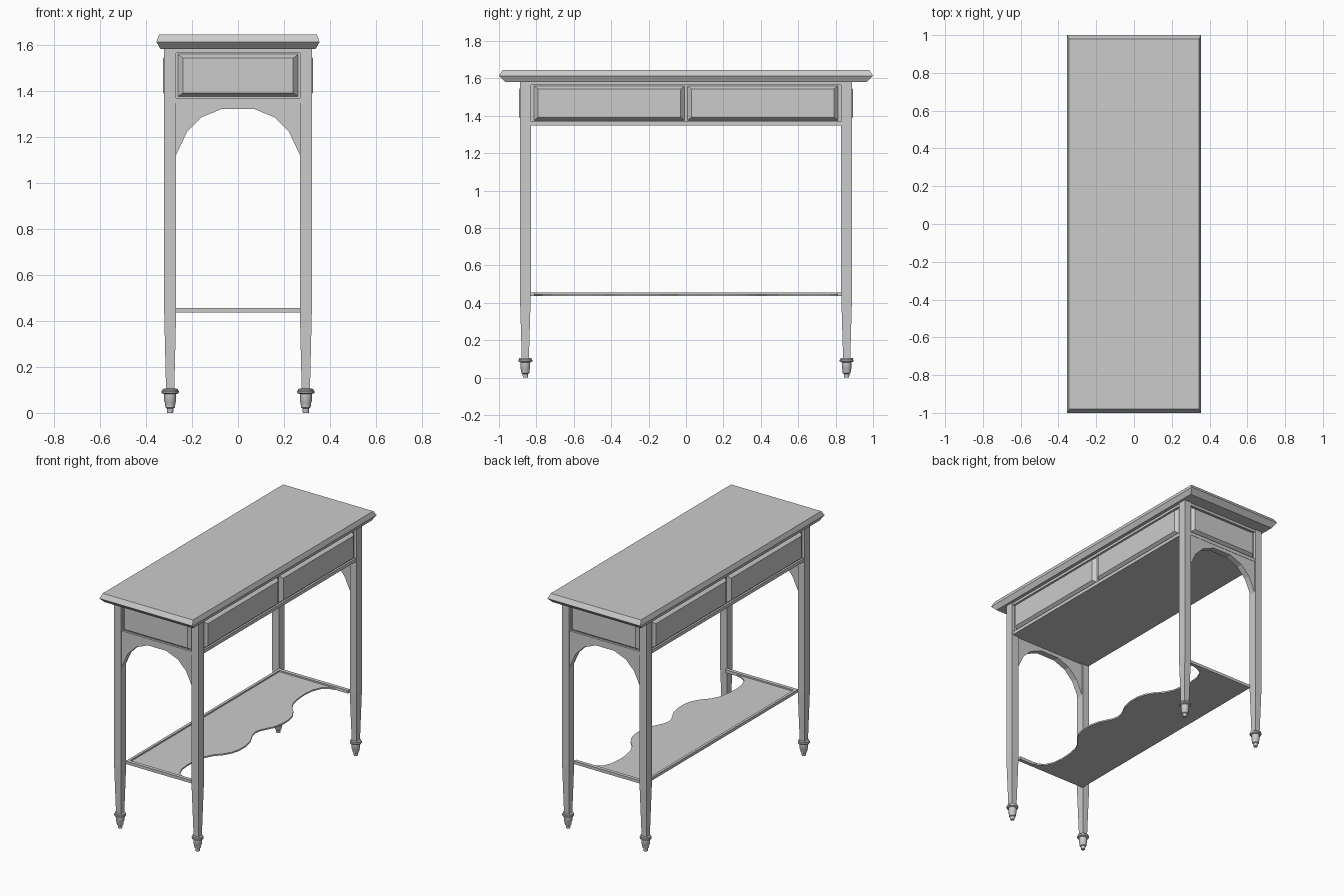
import bpy, bmesh, math
from mathutils import Matrix

if "Cube" in bpy.data.objects:
    bpy.data.objects.remove(bpy.data.objects["Cube"])


def finish(name, bm, smooth=False):
    bmesh.ops.recalc_face_normals(bm, faces=bm.faces)
    me = bpy.data.meshes.new(name)
    bm.to_mesh(me)
    bm.free()
    ob = bpy.data.objects.new(name, me)
    bpy.context.collection.objects.link(ob)
    if smooth:
        bpy.context.view_layer.objects.active = ob
        ob.select_set(True)
        bpy.ops.object.shade_smooth_by_angle(angle=math.radians(35))
        ob.select_set(False)
    return ob


def loft(name, rings, smooth=False):
    """Skin a stack of equal-length point rings and cap both ends."""
    bm = bmesh.new()
    vs = [[bm.verts.new(p) for p in r] for r in rings]
    n = len(vs[0])
    for a, b in zip(vs, vs[1:]):
        for i in range(n):
            j = (i + 1) % n
            bm.faces.new((a[i], a[j], b[j], b[i]))
    bm.faces.new(vs[0][::-1])
    bm.faces.new(vs[-1])
    return finish(name, bm, smooth)


def rect(cx, cy, hx, hy, z):
    return [(cx - hx, cy - hy, z), (cx + hx, cy - hy, z),
            (cx + hx, cy + hy, z), (cx - hx, cy + hy, z)]


def box(name, x0, x1, y0, y1, z0, z1):
    c = ((x0 + x1) / 2, (y0 + y1) / 2, (x1 - x0) / 2, (y1 - y0) / 2)
    return loft(name, [rect(*c, z0), rect(*c, z1)])


def raised_panel(name, angle, dist, offset, half_w, z0, z1, raise_by, slope):
    """Bevelled panel facing outwards along the direction of angle."""
    rings = []
    for d, s in ((-0.01, 0), (0, 0), (raise_by, slope)):
        w, b = half_w - s, s * 0.75
        rings.append([(dist + d, offset - w, z0 + b), (dist + d, offset + w, z0 + b),
                      (dist + d, offset + w, z1 - b), (dist + d, offset - w, z1 - b)])
    ob = loft(name, rings)
    ob.data.transform(Matrix.Rotation(angle, 4, 'Z'))


# Table top with a double-chamfered edge
loft("table_top", [rect(0, 0, hx, hy, z) for hx, hy, z in
                   ((0.337, 0.968, 1.582), (0.355, 1.0, 1.614), (0.343, 0.98, 1.645))])

# Apron case, with a thin lip along the bottom and top
box("apron_case", -0.302, 0.302, -0.868, 0.868, 1.347, 1.585)
for s in (-1, 1):
    for z0, z1, part in ((1.347, 1.37, "lower"), (1.565, 1.585, "upper")):
        xs, ys = sorted((s * 0.29, s * 0.315)), sorted((s * 0.85, s * 0.882))
        box(part + "_side_lip", *xs, -0.83, 0.83, z0, z1)
        box(part + "_end_lip", -0.27, 0.27, *ys, z0, z1)

# Drawer fronts on the long sides, panels on the ends
for a in (0, math.pi):
    for off in (-0.41, 0.41):
        raised_panel("drawer_front", a, 0.302, off, 0.403, 1.375, 1.56, 0.024, 0.022)
    raised_panel("end_panel", a + math.pi / 2, 0.868, 0, 0.262, 1.375, 1.56, 0.025, 0.022)

# Legs with tapered lower ends and turned feet
foot = [(0.013, 0), (0.015, 0.02), (0.021, 0.024), (0.023, 0.045), (0.026, 0.05),
        (0.026, 0.082), (0.037, 0.086), (0.038, 0.094), (0.034, 0.098), (0.034, 0.104),
        (0.02, 0.106)]
for sx in (-1, 1):
    for sy in (-1, 1):
        cx, cy = sx * 0.295, sy * 0.859
        loft("leg", [rect(cx, cy, 0.018, 0.019, 0.1),
                     rect(cx, cy, 0.026, 0.029, 0.44),
                     rect(cx, cy, 0.026, 0.029, 1.585)])
        loft("turned_foot", [[(cx + r * math.cos(k * math.tau / 16),
                               cy + r * math.sin(k * math.tau / 16), z)
                              for k in range(16)] for r, z in foot], True)

# Arched brackets between the legs at each end
half = [(0.27, 1.12), (0.222, 1.222), (0.16, 1.285), (0.07, 1.322)]
arch = half + [(-x, z) for x, z in half[::-1]]
outline = arch + [(-0.27, 1.35), (0.27, 1.35)]
for s in (-1, 1):
    loft("end_arch", [[(x, s * y, z) for x, z in outline] for y in (0.838, 0.88)])

# Lower shelf with a scalloped edge on the +x side
scallop = [(0.27, 0.835), (0.2, 0.815), (0.14, 0.798), (0.095, 0.768), (0.07, 0.71),
           (0.063, 0.64), (0.066, 0.57), (0.08, 0.49), (0.11, 0.43), (0.155, 0.38),
           (0.185, 0.33), (0.2, 0.27), (0.2, 0.2), (0.185, 0.13), (0.16, 0.08),
           (0.14, 0.04)]
edge = [(x, -y) for x, y in scallop] + [(0.133, 0)] + scallop[::-1]
shelf = edge + [(-0.27, 0.835), (-0.27, -0.835)]
loft("lower_shelf", [[(x, y, z) for x, y in shelf] for z in (0.436, 0.446)])

# Raised rails around the shelf
box("shelf_back_rail", -0.27, -0.252, -0.835, 0.835, 0.436, 0.456)
for s in (-1, 1):
    box("shelf_end_rail", -0.27, 0.27, *sorted((s * 0.81, s * 0.835)), 0.436, 0.456)
